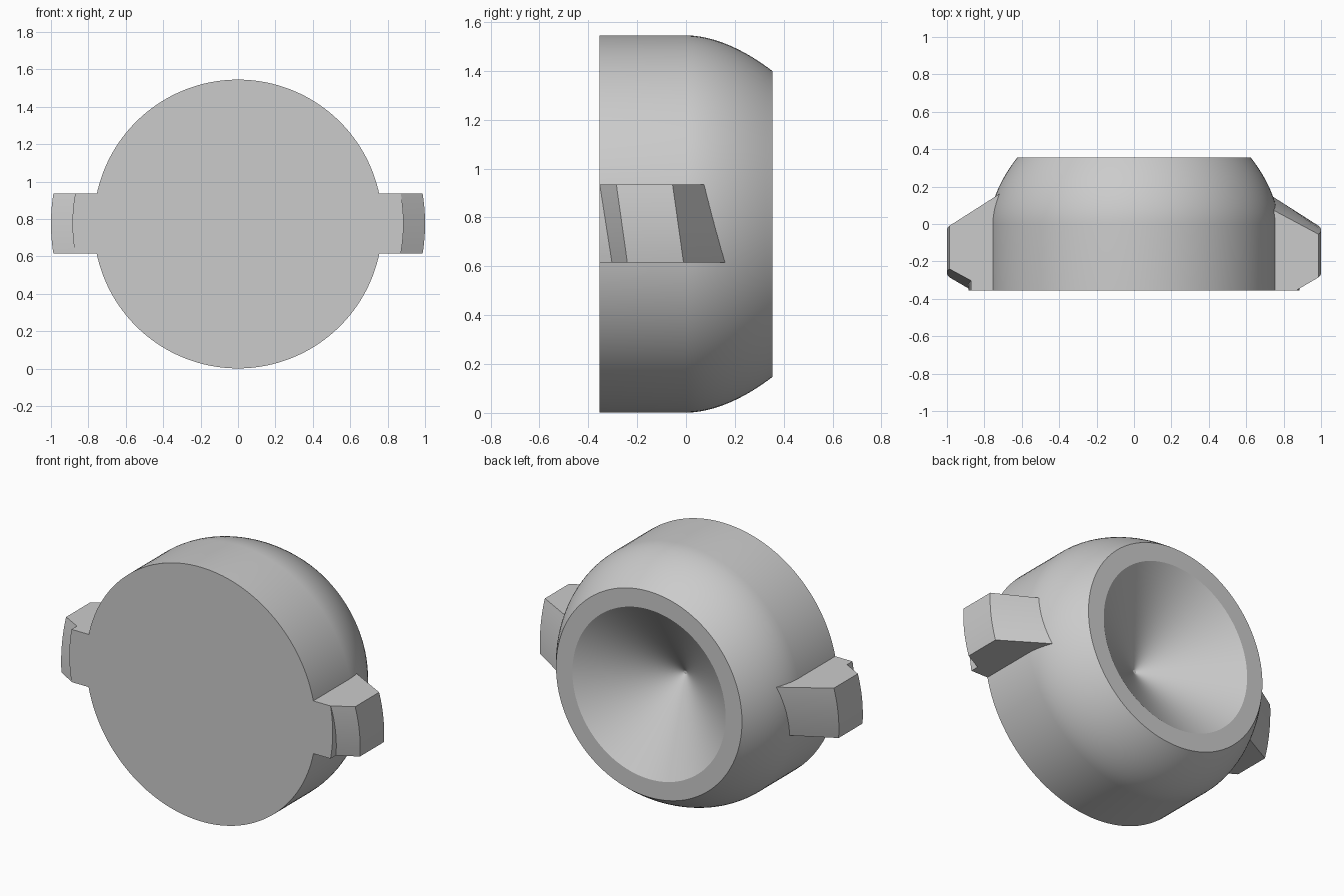
import bpy, bmesh, math
from mathutils import Matrix

if "Cube" in bpy.data.objects:
    bpy.data.objects.remove(bpy.data.objects["Cube"])

ZC = 0.773   # height of the round axis
HALF = 0.355  # half the depth

grey = bpy.data.materials.new("plain_grey")
grey.diffuse_color = (0.6, 0.6, 0.6, 1)
grey.use_nodes = True
grey.node_tree.nodes["Principled BSDF"].inputs["Base Color"].default_value = grey.diffuse_color


def finish(name, bm):
    """Turn a bmesh into a named object, smooth with sharp edges kept."""
    bmesh.ops.recalc_face_normals(bm, faces=bm.faces)
    me = bpy.data.meshes.new(name)
    bm.to_mesh(me)
    bm.free()
    me.materials.append(grey)
    ob = bpy.data.objects.new(name, me)
    bpy.context.collection.objects.link(ob)
    bpy.ops.object.select_all(action='DESELECT')
    ob.select_set(True)
    bpy.context.view_layer.objects.active = ob
    bpy.ops.object.shade_smooth_by_angle(angle=math.radians(25))
    return ob


def skin(bm, rings, wrap):
    """Bridge successive closed rings of vertices with quads."""
    pairs = list(zip(rings, rings[1:] + rings[:1])) if wrap else list(zip(rings, rings[1:]))
    for a, b in pairs:
        n = len(a)
        for i in range(n):
            j = (i + 1) % n
            bm.faces.new((a[i], a[j], b[j], b[i]))


# Round body: flat front, straight wall, curved shoulder, rim and conical hollow
STEPS, SEG = 12, 128
profile = [(0.772, -HALF)]
for k in range(STEPS + 1):
    u = k / STEPS
    profile.append((0.772 - 0.147 * u ** 1.85, HALF * u))
profile += [(0.515, HALF), (0.01, 0.005)]

bm = bmesh.new()
rings = []
for r, y in profile:
    rings.append([bm.verts.new((r * math.cos(2 * math.pi * i / SEG), y,
                                ZC + r * math.sin(2 * math.pi * i / SEG)))
                  for i in range(SEG)])
skin(bm, rings, False)
bm.faces.new(rings[0])    # front disc
bm.faces.new(rings[-1])   # tiny flat at the bottom of the hollow
finish("round_body", bm)


# Side lugs: slanted tabs with curved ends, stacked from sections top to bottom
def lug(name, turn):
    bm = bmesh.new()
    rows, n = [], 12
    for k in range(n + 1):
        t = k / n
        dz = 0.16 - 0.32 * t
        section = [(0.75, -HALF), (0.885, -HALF), (0.885, -0.353 + 0.05 * t),
                   (1.0, -0.285 + 0.045 * t), (1.0, -0.055 + 0.045 * t),
                   (0.70, 0.108 + 0.077 * t)]
        rows.append([bm.verts.new((math.sqrt(r * r - dz * dz), y, dz))
                     for r, y in section])
    skin(bm, rows, False)
    bm.faces.new(rows[0])
    bm.faces.new(rows[-1])
    move = Matrix.Translation((0, 0, ZC + 0.002)) @ Matrix.Rotation(turn, 4, 'Y')
    bmesh.ops.transform(bm, matrix=move, verts=bm.verts)
    finish(name, bm)


lug("right_lug", 0)
lug("left_lug", math.pi)
